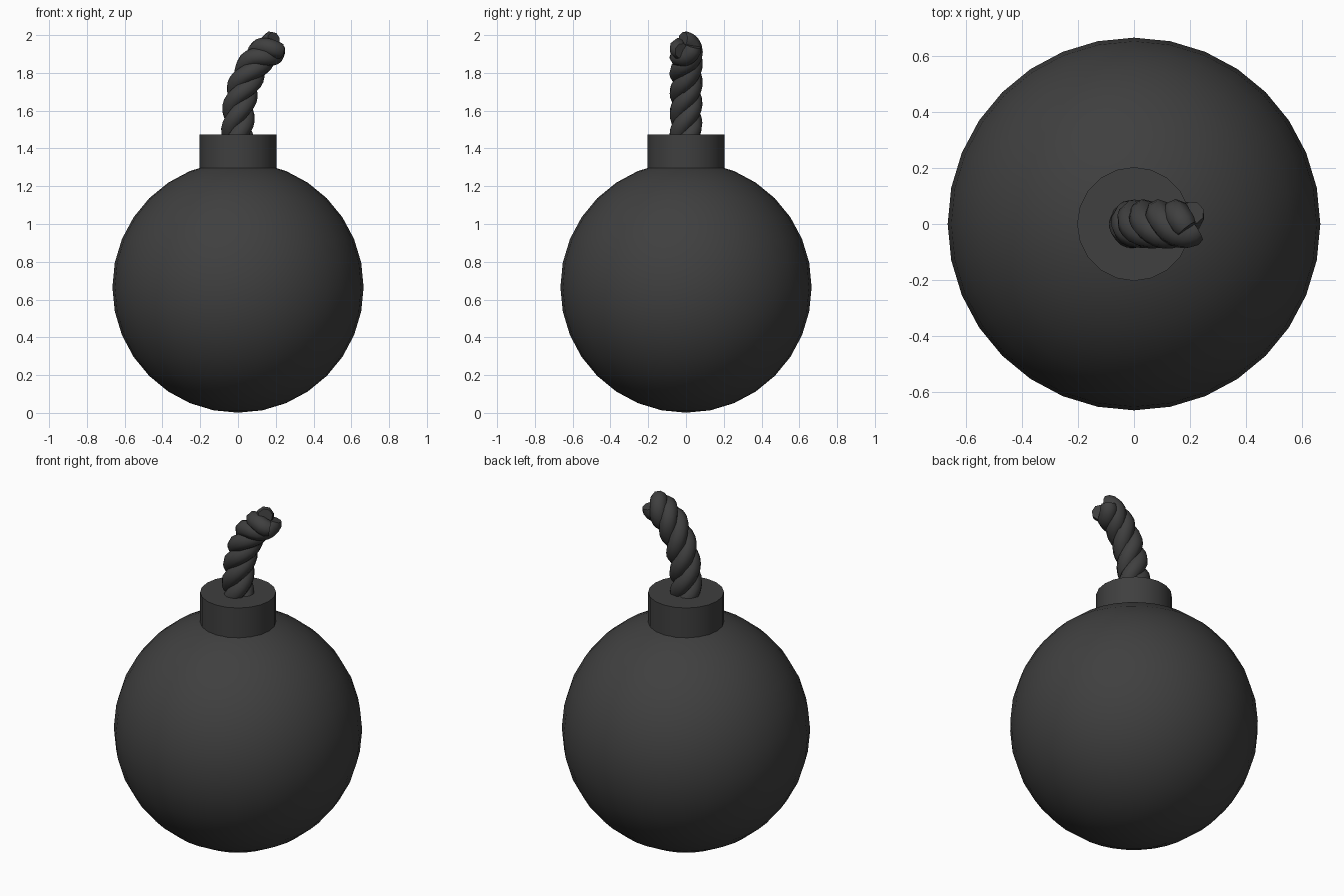
import bpy, math
from mathutils import Vector

if "Cube" in bpy.data.objects:
    bpy.data.objects.remove(bpy.data.objects["Cube"])

black = bpy.data.materials.new("black_iron")
black.diffuse_color = (0.05, 0.05, 0.05, 1)
black.use_nodes = True
black.node_tree.nodes["Principled BSDF"].inputs["Base Color"].default_value = black.diffuse_color


def finish(obj, name, angle):
    obj.name = name
    obj.data.materials.clear()
    obj.data.materials.append(black)
    bpy.ops.object.select_all(action='DESELECT')
    obj.select_set(True)
    bpy.context.view_layer.objects.active = obj
    bpy.ops.object.shade_smooth_by_angle(angle=math.radians(angle))


# Round body
bpy.ops.mesh.primitive_uv_sphere_add(segments=32, ring_count=16, radius=0.665, location=(0, 0, 0.666))
finish(bpy.context.object, "body", 40)

# Neck collar
bpy.ops.mesh.primitive_cylinder_add(vertices=20, radius=0.203, depth=0.275, location=(0, 0, 1.335))
finish(bpy.context.object, "neck_collar", 40)

# Fuse centre line, bending towards +x
PATH = [Vector(p) for p in ((0, 0, 1.44), (0, 0, 1.55), (0.012, 0, 1.66), (0.042, 0, 1.76),
                            (0.092, 0, 1.855), (0.15, 0, 1.91), (0.208, 0, 1.945))]


def path_point(t):
    f = t * (len(PATH) - 1)
    i = min(int(f), len(PATH) - 2)
    u = f - i
    p1, p2 = PATH[i], PATH[i + 1]
    p0 = PATH[i - 1] if i > 0 else 2 * p1 - p2
    p3 = PATH[i + 2] if i + 2 < len(PATH) else 2 * p2 - p1
    return 0.5 * (2 * p1 + (p2 - p0) * u + (2 * p0 - 5 * p1 + 4 * p2 - p3) * u * u
                  + (3 * p1 - p0 - 3 * p2 + p3) * u ** 3)


# Three strands twisted around the centre line
STRANDS, STEPS, TURNS = 3, 30, 1.9
curve = bpy.data.curves.new("fuse", 'CURVE')
curve.dimensions = '3D'
curve.bevel_depth = 0.048
curve.bevel_resolution = 2
curve.use_fill_caps = True
for s in range(STRANDS):
    spline = curve.splines.new('POLY')
    spline.points.add(STEPS)
    for k in range(STEPS + 1):
        t = k / STEPS
        tangent = (path_point(min(t + 0.01, 1)) - path_point(max(t - 0.01, 0))).normalized()
        normal = Vector((tangent.z, 0, -tangent.x))
        a = math.tau * (TURNS * t + s / STRANDS)
        offset = normal * math.cos(a) + Vector((0, 1, 0)) * math.sin(a)
        spline.points[k].co = (*(path_point(t) + offset * 0.041), 1)
        spline.points[k].radius = 0.85 if k == STEPS else 1
fuse = bpy.data.objects.new("fuse", curve)
bpy.context.collection.objects.link(fuse)
bpy.ops.object.select_all(action='DESELECT')
fuse.select_set(True)
bpy.context.view_layer.objects.active = fuse
bpy.ops.object.convert(target='MESH')
finish(bpy.context.object, "fuse", 50)
